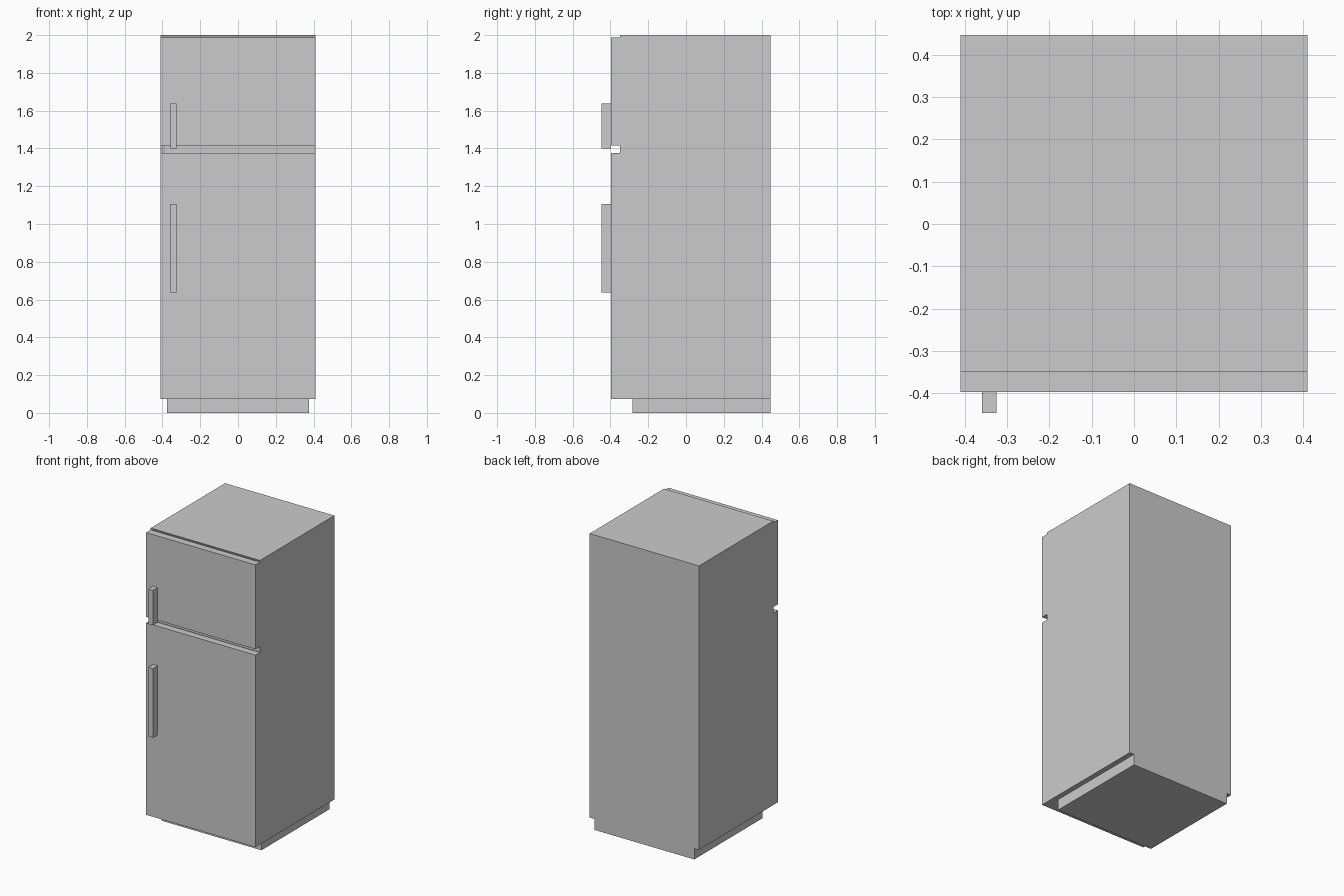
import bpy
import bmesh

if "Cube" in bpy.data.objects:
    bpy.data.objects.remove(bpy.data.objects["Cube"])


def box(name, x, y, z):
    """Box object spanning the given (min, max) ranges."""
    bm = bmesh.new()
    bmesh.ops.create_cube(bm, size=1)
    for v in bm.verts:
        v.co = [r[0] if c < 0 else r[1] for c, r in zip(v.co, (x, y, z))]
    mesh = bpy.data.meshes.new(name)
    bm.to_mesh(mesh)
    bm.free()
    obj = bpy.data.objects.new(name, mesh)
    bpy.context.collection.objects.link(obj)
    return obj


W, BACK = 0.41, 0.447
BODY_FRONT, DOOR_FRONT, HANDLE_FRONT = -0.35, -0.398, -0.447

# Cabinet with a rim around its slightly recessed front
cabinet = box("cabinet", (-W, W), (BODY_FRONT, BACK), (0.074, 2.0))
bm = bmesh.new()
bm.from_mesh(cabinet.data)
bm.normal_update()
front = [f for f in bm.faces if f.normal.y < -0.9]
bmesh.ops.inset_region(bm, faces=front, thickness=0.034, depth=0)
for v in front[0].verts:
    v.co.y += 0.01
bm.to_mesh(cabinet.data)
bm.free()

# Plinth, flush at the back and set in elsewhere
box("plinth", (-0.375, 0.375), (-0.284, BACK), (0.0, 0.074))

# Doors with their bar handles
for part, door_z, handle_z in (("freezer", (1.416, 1.988), (1.40, 1.638)),
                               ("fridge", (0.074, 1.376), (0.638, 1.107))):
    box(part + "_door", (-W, W), (DOOR_FRONT, BODY_FRONT), door_z)
    box(part + "_handle", (-0.36, -0.325), (HANDLE_FRONT, DOOR_FRONT), handle_z)
